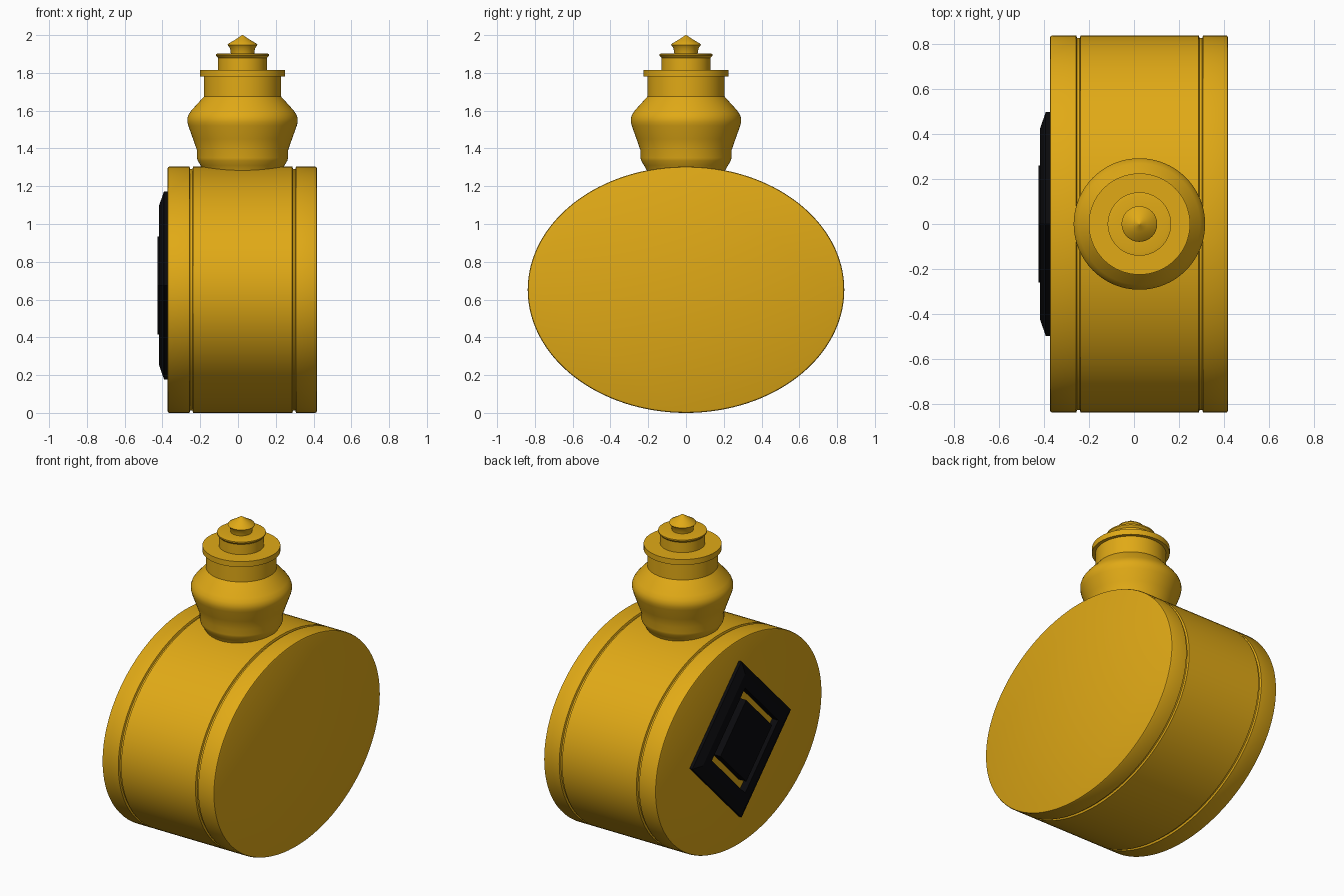
import bpy, bmesh, math

if "Cube" in bpy.data.objects:
    bpy.data.objects.remove(bpy.data.objects["Cube"])


def material(name, rgb):
    m = bpy.data.materials.new(name)
    m.diffuse_color = (*rgb, 1)
    m.use_nodes = True
    m.node_tree.nodes["Principled BSDF"].inputs["Base Color"].default_value = m.diffuse_color
    return m


gold = material("gold", (0.75, 0.40, 0.008))
black = material("black", (0.003, 0.003, 0.004))


def loft(name, profile, place, n, mat, closed=False, angle=30):
    """Sweep (radius, height) pairs around an axis; place() maps them to space."""
    bm = bmesh.new()
    rings = [[bm.verts.new(place(r, h, 2 * math.pi * i / n)) for i in range(n)]
             for r, h in profile]
    pairs = list(zip(rings, rings[1:]))
    if closed:
        pairs.append((rings[-1], rings[0]))
    for a, b in pairs:
        for i in range(n):
            j = (i + 1) % n
            bm.faces.new((a[i], a[j], b[j], b[i]))
    if not closed:
        bm.faces.new(rings[0])
        bm.faces.new(rings[-1])
    bmesh.ops.remove_doubles(bm, verts=bm.verts, dist=1e-5)
    bmesh.ops.recalc_face_normals(bm, faces=bm.faces)
    mesh = bpy.data.meshes.new(name)
    bm.to_mesh(mesh)
    bm.free()
    mesh.materials.append(mat)
    ob = bpy.data.objects.new(name, mesh)
    bpy.context.collection.objects.link(ob)
    bpy.ops.object.select_all(action='DESELECT')
    ob.select_set(True)
    bpy.context.view_layer.objects.active = ob
    bpy.ops.object.shade_smooth_by_angle(angle=math.radians(angle))
    return ob


# Oval drum lying along x: the "radius" is an inset from the full ellipse
def oval(inset, x, a):
    return (x, (0.838 - inset) * math.cos(a), 0.652 + (0.652 - inset) * math.sin(a))


def groove(x):
    return [(0, x - 0.010), (0.012, x - 0.006), (0.012, x + 0.006), (0, x + 0.010)]


drum = ([(0.010, -0.373), (0.003, -0.370), (0, -0.363)] + groove(-0.247)
        + groove(0.297) + [(0, 0.408), (0.003, 0.415), (0.010, 0.418)])
loft("bottle_body", drum, oval, 128, gold)


# Turned neck and stopper
def turned(r, z, a):
    return (0.024 + r * math.cos(a), r * math.sin(a), z)


neck = [(0.19, 1.22), (0.205, 1.28), (0.222, 1.31), (0.237, 1.335), (0.241, 1.35),
        (0.241, 1.39), (0.262, 1.45), (0.287, 1.52), (0.292, 1.54), (0.292, 1.56),
        (0.285, 1.58), (0.270, 1.602), (0.204, 1.675), (0.204, 1.70)]
loft("neck", neck, turned, 64, gold)

stopper = [(0.204, 1.67), (0.204, 1.78), (0.225, 1.78), (0.225, 1.815),
           (0.130, 1.815), (0.130, 1.880), (0.141, 1.892), (0.141, 1.900),
           (0.125, 1.903), (0.062, 1.903), (0.066, 1.930), (0.079, 1.948),
           (0.074, 1.955), (0.035, 1.978), (0.0, 2.0)]
# The last ring collapses to a point, so stop just short of it
stopper[-1] = (0.002, 2.0)
loft("stopper", stopper, turned, 64, gold)


# Diamond ornament on the -x face: chamfered frame and centre plate
def diamond(r, x, a):
    return (x, r * math.cos(a), 0.675 + r * math.sin(a))


frame = [(0.497, -0.365), (0.497, -0.392), (0.425, -0.417),
         (0.335, -0.417), (0.335, -0.365)]
loft("diamond_frame", frame, diamond, 4, black, closed=True, angle=10)

plate = [(0.26, -0.365), (0.26, -0.425)]
loft("diamond_centre", plate, diamond, 4, black, angle=10)
